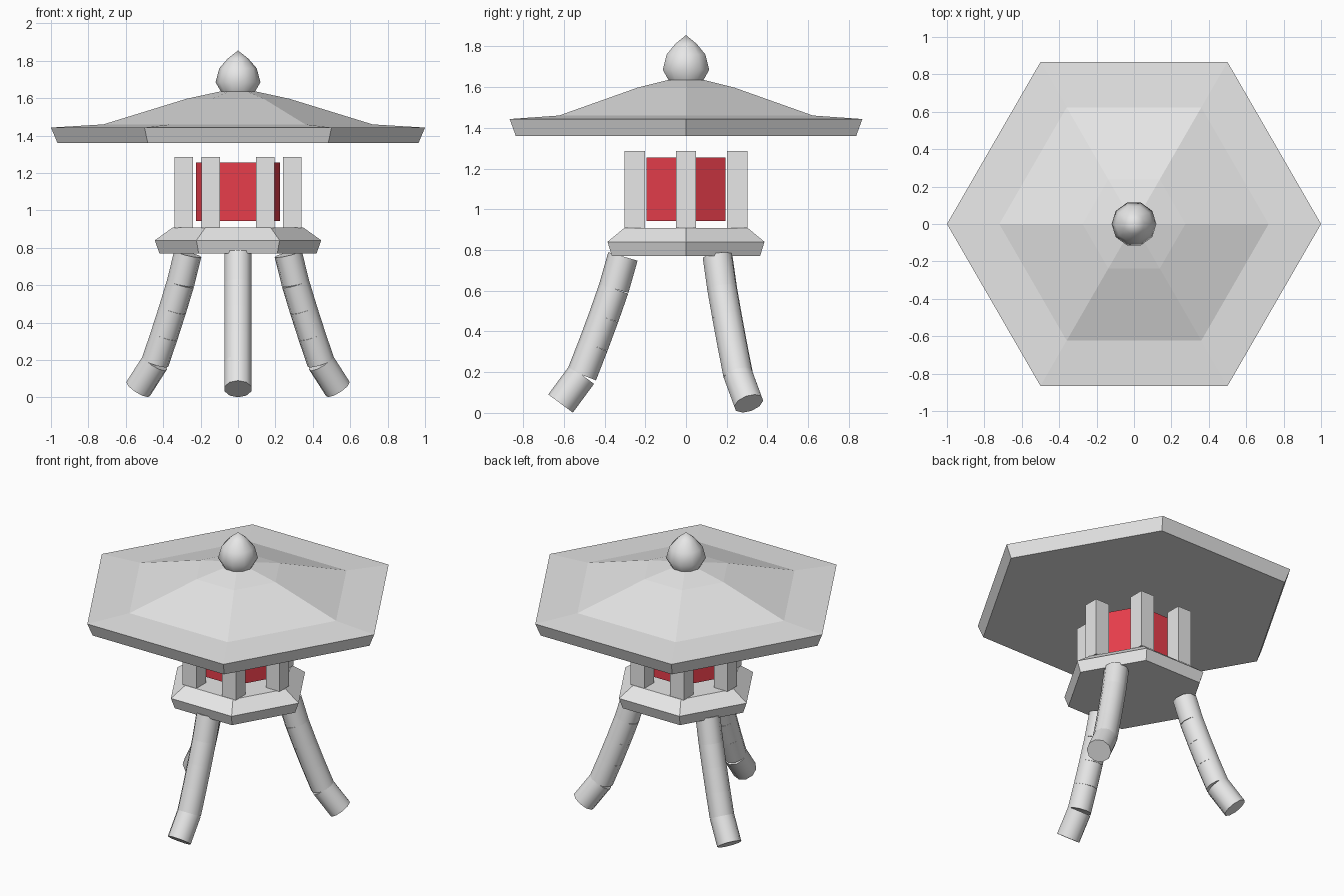
import bpy, bmesh, math
from mathutils import Vector

if "Cube" in bpy.data.objects:
    bpy.data.objects.remove(bpy.data.objects["Cube"])


def material(name, rgb):
    m = bpy.data.materials.new(name)
    m.diffuse_color = (*rgb, 1)
    m.use_nodes = True
    m.node_tree.nodes["Principled BSDF"].inputs["Base Color"].default_value = m.diffuse_color
    return m


STONE = material("stone grey", (0.8, 0.8, 0.8))
RED = material("lantern red", (0.9, 0.054, 0.08))


def make(name, bm, mat, smooth=False):
    bmesh.ops.recalc_face_normals(bm, faces=bm.faces)
    mesh = bpy.data.meshes.new(name)
    bm.to_mesh(mesh)
    bm.free()
    mesh.materials.append(mat)
    ob = bpy.data.objects.new(name, mesh)
    bpy.context.collection.objects.link(ob)
    if smooth:
        bpy.ops.object.select_all(action='DESELECT')
        ob.select_set(True)
        bpy.context.view_layer.objects.active = ob
        bpy.ops.object.shade_smooth_by_angle(angle=math.radians(50))
    return ob


def lathe(name, profile, sides, mat, smooth=False):
    """Stack of polygon rings (radius, z), capped; radius 0 makes a point."""
    bm = bmesh.new()
    rings = []
    for r, z in profile:
        n = sides if r > 0 else 1
        rings.append([bm.verts.new((r * math.cos(math.tau * i / sides),
                                    r * math.sin(math.tau * i / sides), z)) for i in range(n)])
    for a, b in zip(rings, rings[1:]):
        for i in range(sides):
            j = (i + 1) % sides
            if len(b) == 1:
                bm.faces.new((a[i], a[j], b[0]))
            else:
                bm.faces.new((a[i], a[j], b[j], b[i]))
    for ring in (rings[0], rings[-1]):
        if len(ring) > 1:
            bm.faces.new(ring)
    return make(name, bm, mat, smooth)


# Hexagonal roof, base slab and floating red light
lathe("roof", [(0.965, 1.36), (1.0, 1.443), (0.72, 1.46), (0.275, 1.597), (0.1, 1.635)], 6, STONE)
lathe("base", [(0.42, 0.77), (0.445, 0.84), (0.35, 0.908)], 6, STONE)
lathe("red_light", [(0.225, 0.943), (0.225, 1.255)], 6, RED)

# Pointed bulb on top
lathe("finial", [(0.085, 1.625), (0.12, 1.685), (0.1, 1.76), (0.055, 1.812), (0, 1.855)],
      10, STONE, True)

# Six square posts around the light
for k in range(6):
    a = math.tau * k / 6
    bm = bmesh.new()
    bmesh.ops.create_cube(bm, size=1)
    bmesh.ops.scale(bm, vec=(0.1, 0.1, 0.38), verts=bm.verts)
    bmesh.ops.translate(bm, vec=(0.29 * math.cos(a), 0.29 * math.sin(a), 1.097), verts=bm.verts)
    make(f"post_{k + 1}", bm, STONE)

# Three flared legs, each a chain of straight round segments
PATH = [(0.31, 0.768), (0.355, 0.61), (0.404, 0.47), (0.456, 0.33), (0.512, 0.187), (0.616, 0.046)]
for name, deg in (("front_leg", -90), ("back_right_leg", 30), ("back_left_leg", 150)):
    c, s = math.cos(math.radians(deg)), math.sin(math.radians(deg))
    pts = [Vector((r * c, r * s, z)) for r, z in PATH]
    bm = bmesh.new()
    for p, q in zip(pts, pts[1:]):
        d = q - p
        new = bmesh.ops.create_cone(bm, cap_ends=True, segments=10, radius1=0.075,
                                    radius2=0.075, depth=d.length)["verts"]
        bmesh.ops.transform(bm, verts=new, matrix=d.to_track_quat('Z', 'Y').to_matrix().to_4x4())
        bmesh.ops.translate(bm, verts=new, vec=(p + q) / 2)
    make(name, bm, STONE, True)
